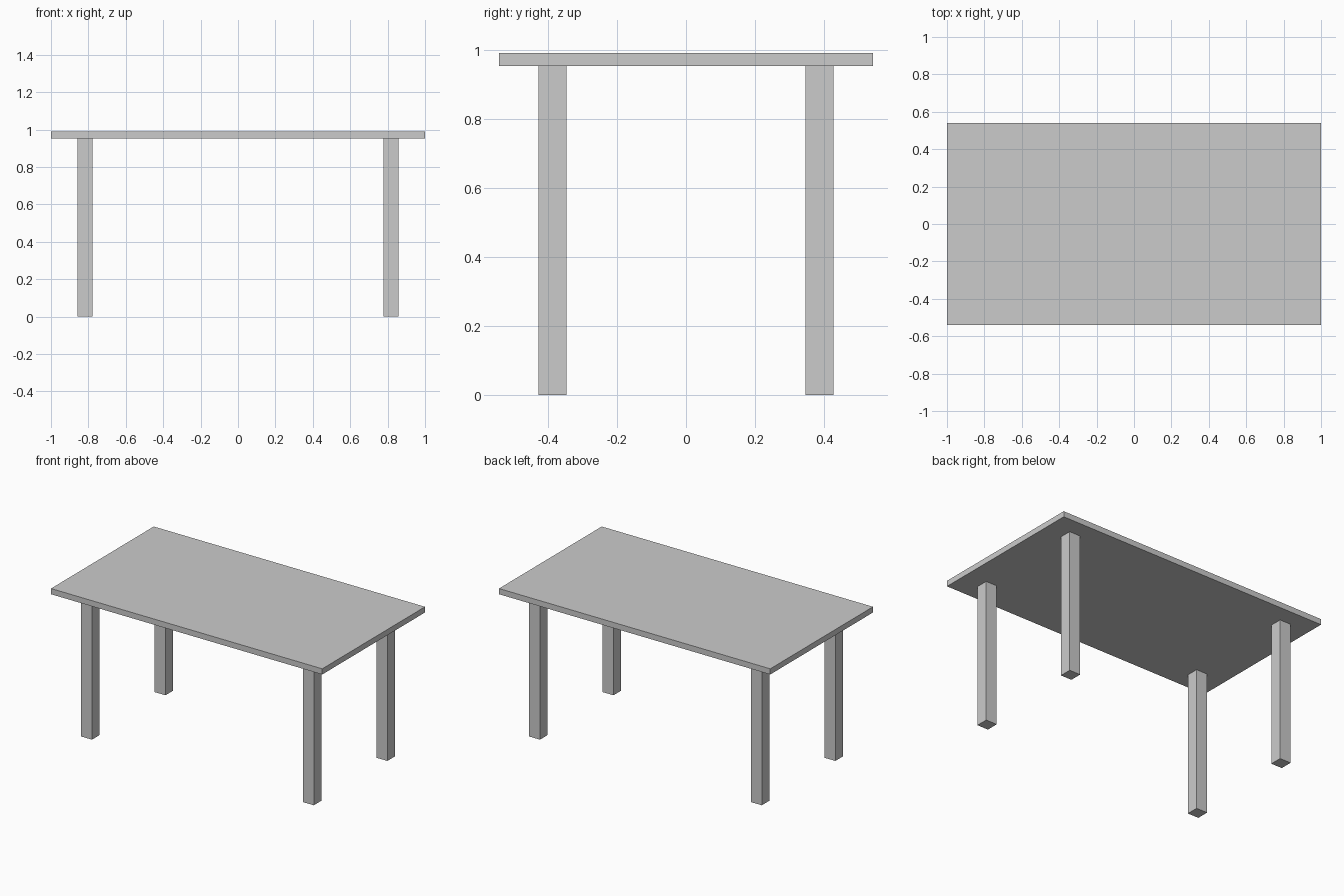
import bpy

if "Cube" in bpy.data.objects:
    bpy.data.objects.remove(bpy.data.objects["Cube"])

TOP_Z, UNDER_Z = 0.991, 0.953
LEG = 0.081


def box(name, center, size):
    bpy.ops.mesh.primitive_cube_add(size=1, location=center)
    obj = bpy.context.object
    obj.name = name
    obj.scale = size
    bpy.ops.object.transform_apply(location=False, rotation=False, scale=True)
    return obj


# Flat slab top
box("table_top", (0, 0, (TOP_Z + UNDER_Z) / 2), (2.0, 1.082, TOP_Z - UNDER_Z))

# Four square legs, inset from the edges
for y_name, sy in (("front", -1), ("back", 1)):
    for x_name, sx in (("left", -1), ("right", 1)):
        box(f"{y_name}_{x_name}_leg",
            (sx * 0.818, sy * 0.387, UNDER_Z / 2), (LEG, LEG, UNDER_Z))
